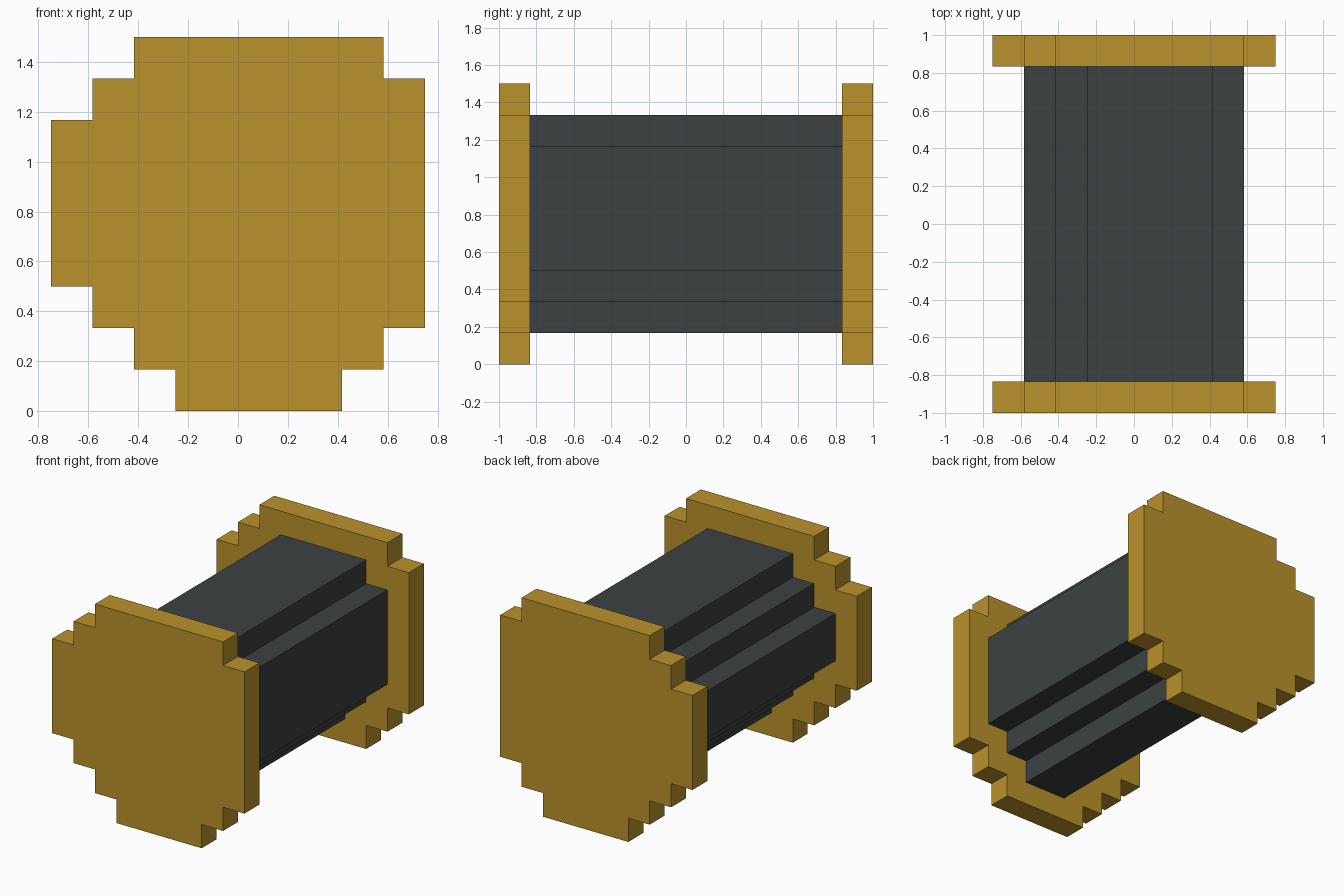
import bpy, bmesh

if "Cube" in bpy.data.objects:
    bpy.data.objects.remove(bpy.data.objects["Cube"])

U = 1 / 6  # one stair step


def material(name, rgb):
    m = bpy.data.materials.new(name)
    m.diffuse_color = (*rgb, 1)
    m.use_nodes = True
    m.node_tree.nodes["Principled BSDF"].inputs["Base Color"].default_value = m.diffuse_color
    return m


def stepped_prism(name, rows, y0, y1, mat):
    """Extrude a stepped outline along y. rows: (z bottom, z top, x left, x right) in steps."""
    right = [(x, z) for b, t, _, x in rows for z in (b, t)]
    left = [(x, z) for b, t, x, _ in reversed(rows) for z in (t, b)]
    outline = []
    for p in right + left:  # skip repeats where neighbouring rows are flush
        if p not in outline:
            outline.append(p)
    # drop points in the middle of straight edges
    n = len(outline)
    corners = [p for i, p in enumerate(outline)
               if not any(outline[i - 1][k] == p[k] == outline[(i + 1) % n][k] for k in (0, 1))]
    bm = bmesh.new()
    face = bm.faces.new([bm.verts.new((x * U, y0, z * U)) for x, z in corners])
    ext = bmesh.ops.extrude_face_region(bm, geom=[face])
    moved = [g for g in ext["geom"] if isinstance(g, bmesh.types.BMVert)]
    bmesh.ops.translate(bm, vec=(0, y1 - y0, 0), verts=moved)
    bmesh.ops.recalc_face_normals(bm, faces=bm.faces)
    mesh = bpy.data.meshes.new(name)
    bm.to_mesh(mesh)
    bm.free()
    mesh.materials.append(mat)
    bpy.context.collection.objects.link(bpy.data.objects.new(name, mesh))


gold = material("gold", (0.497, 0.291, 0.025))
charcoal = material("charcoal", (0.045, 0.053, 0.053))

# End plates
plate = [(0, 1, -1.5, 2.5), (1, 2, -2.5, 3.5), (2, 3, -3.5, 4.5),
         (3, 7, -4.5, 4.5), (7, 8, -3.5, 4.5), (8, 9, -2.5, 3.5)]
stepped_prism("front_plate", plate, -1, -1 + U, gold)
stepped_prism("back_plate", plate, 1 - U, 1, gold)

# Barrel between the plates, one step smaller all round
barrel = [(1, 2, -0.5, 1.5), (2, 3, -1.5, 2.5), (3, 4, -2.5, 3.5),
          (4, 6, -3.5, 3.5), (6, 7, -2.5, 3.5), (7, 8, -1.5, 2.5)]
stepped_prism("barrel", barrel, -1 + U, 1 - U, charcoal)
